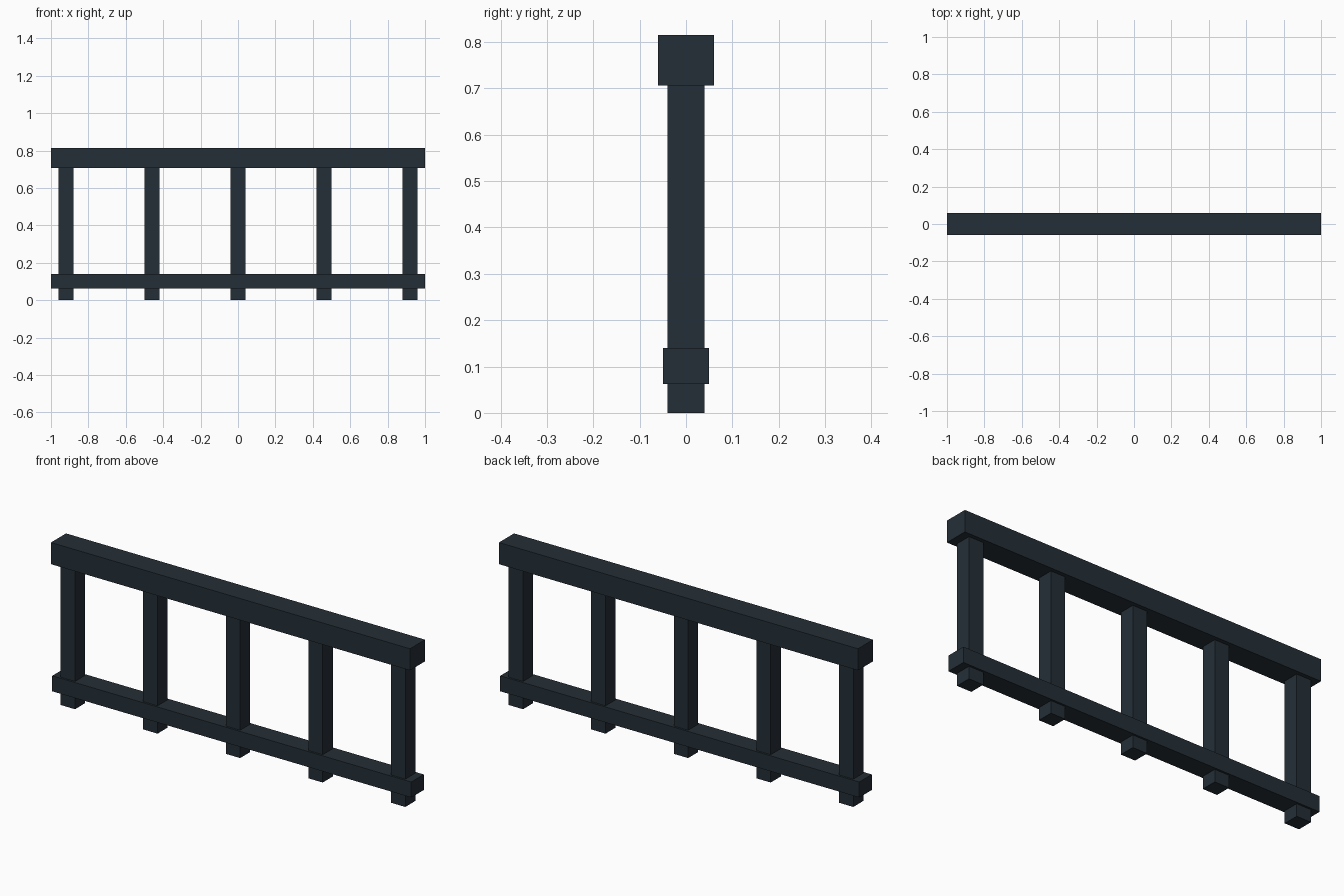
import bpy

if "Cube" in bpy.data.objects:
    bpy.data.objects.remove(bpy.data.objects["Cube"])

# Single dark slate colour
slate = bpy.data.materials.new("dark_slate")
slate.diffuse_color = (0.018, 0.028, 0.038, 1)
slate.use_nodes = True
slate.node_tree.nodes["Principled BSDF"].inputs["Base Color"].default_value = slate.diffuse_color


def box(name, x, width, depth, z0, z1):
    """Box centred on y = 0, spanning z0 to z1."""
    bpy.ops.mesh.primitive_cube_add(size=1, location=(x, 0, (z0 + z1) / 2))
    ob = bpy.context.object
    ob.name = name
    ob.scale = (width, depth, z1 - z0)
    bpy.ops.object.transform_apply(location=False, rotation=False, scale=True)
    ob.data.materials.append(slate)
    return ob


# Horizontal rails
box("top_rail", 0, 2.0, 0.12, 0.706, 0.815)
box("bottom_rail", 0, 2.0, 0.10, 0.062, 0.14)

# Five evenly spaced posts, ending just inside the top rail
for i in range(5):
    box(f"post_{i + 1}", -0.92 + i * 0.46, 0.08, 0.08, 0, 0.72)
